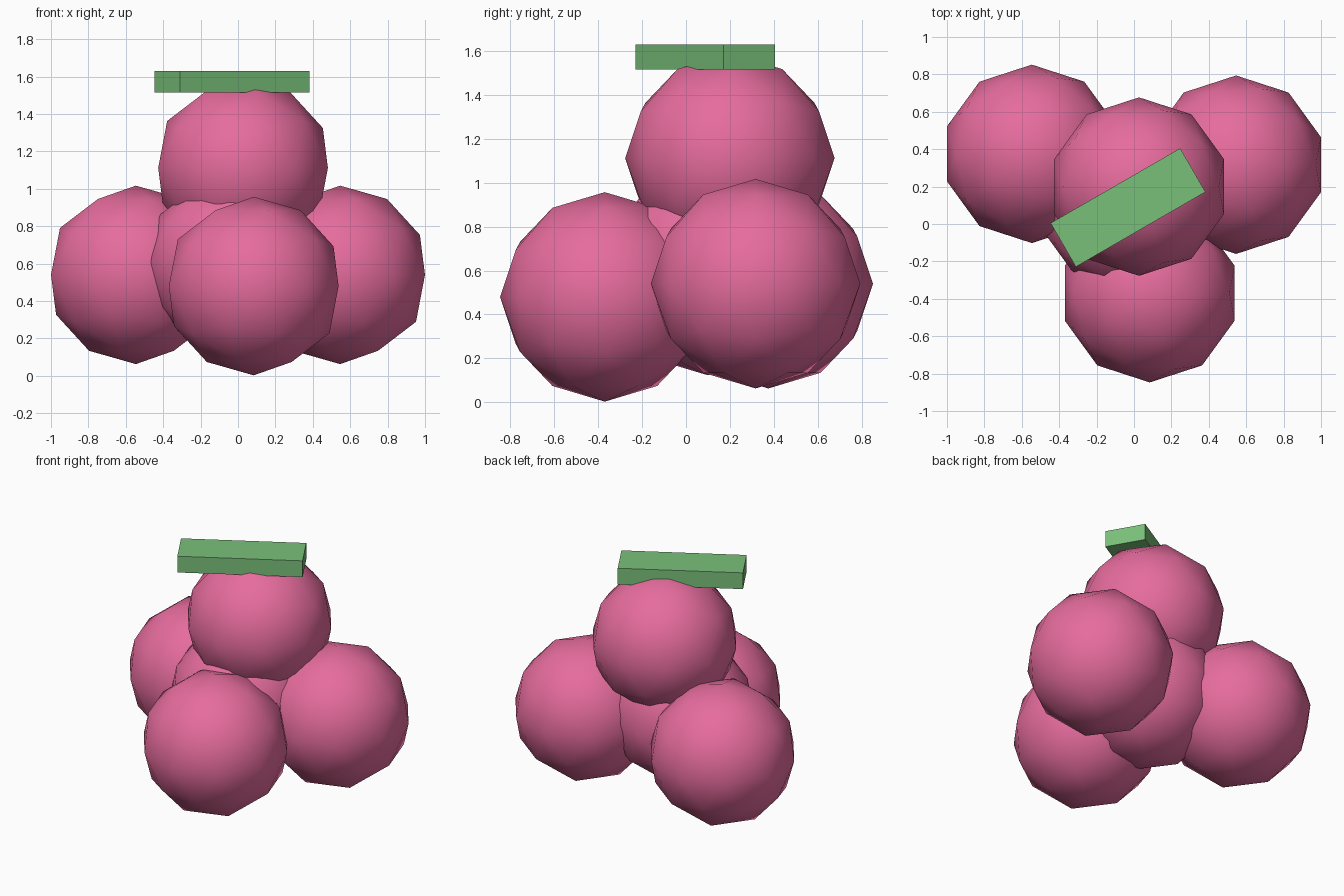
import bpy
from math import radians

cube = bpy.data.objects.get("Cube")
if cube:
    bpy.data.objects.remove(cube, do_unlink=True)


def make_material(name, colour):
    mat = bpy.data.materials.new(name)
    mat.use_nodes = True
    mat.diffuse_color = colour
    mat.node_tree.nodes["Principled BSDF"].inputs["Base Color"].default_value = colour
    return mat


pink = make_material("berry pink", (0.79, 0.15, 0.34, 1))
green = make_material("stem green", (0.195, 0.53, 0.195, 1))


# Berries: low-poly round balls, smooth shaded
def berry(name, centre):
    bpy.ops.mesh.primitive_ico_sphere_add(subdivisions=2, radius=0.477, location=centre)
    ob = bpy.context.object
    ob.name = name
    ob.data.materials.append(pink)
    bpy.ops.object.shade_smooth()


berry("berry_back_right", (-0.546, 0.375, 0.54))
berry("berry_back_left", (0.546, 0.317, 0.54))
berry("berry_front", (0.084, -0.37, 0.48))
berry("berry_middle", (-0.026, 0.10, 0.60))
berry("berry_top", (0.027, 0.20, 1.112))

# Stem: flat bar lying across the top berry
bpy.ops.mesh.primitive_cube_add(size=1, location=(-0.032, 0.088, 1.572),
                                rotation=(0, 0, radians(30)))
stem = bpy.context.object
stem.name = "stem"
stem.scale = (0.80, 0.27, 0.114)
stem.data.materials.append(green)
